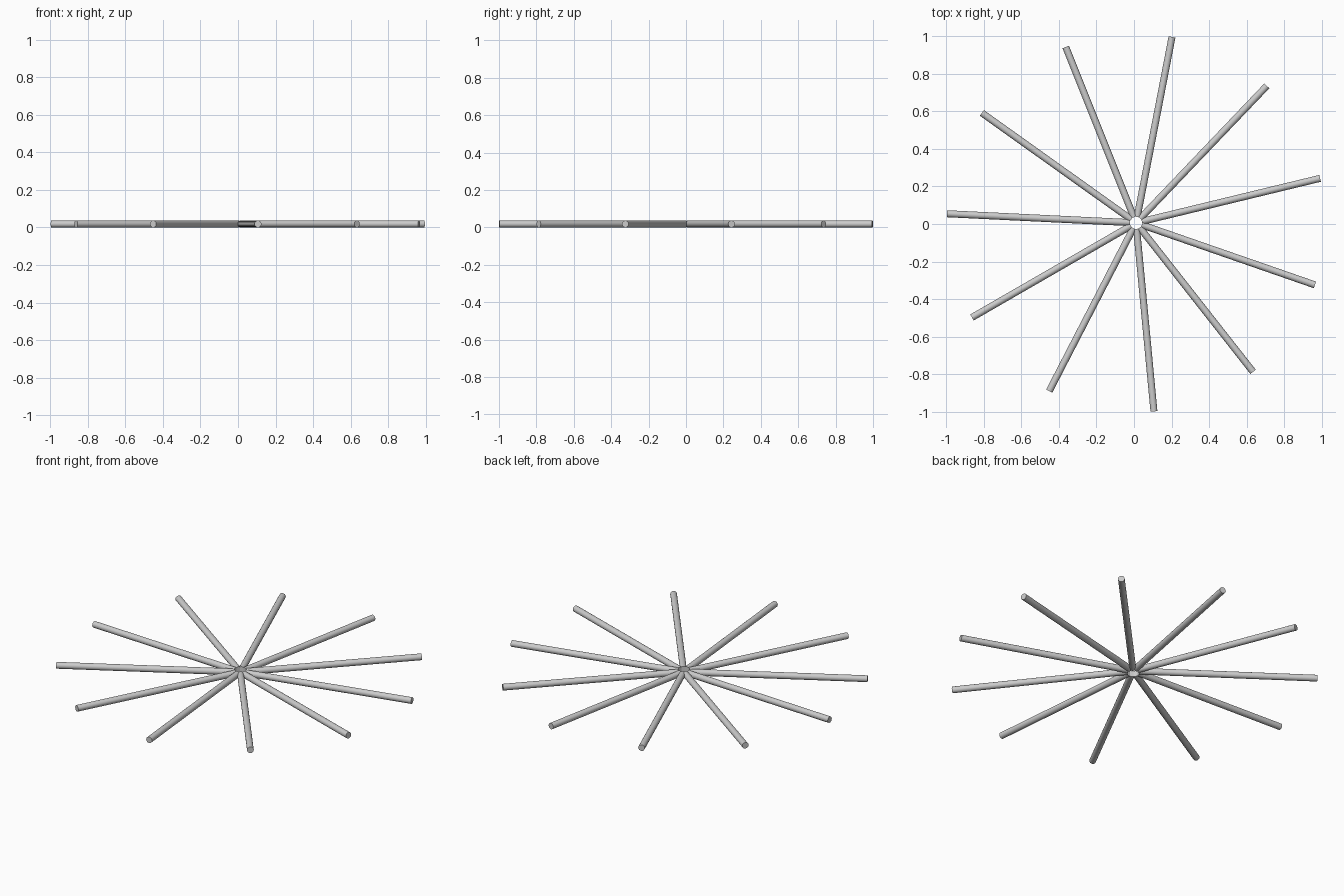
import bpy, math
from mathutils import Matrix, Vector

if "Cube" in bpy.data.objects:
    bpy.data.objects.remove(bpy.data.objects["Cube"])

COUNT = 11
FIRST = math.radians(13.6)      # direction of the first rod
INNER, OUTER = 0.032, 1.009     # rod start and end, measured from the hub
RADIUS = 0.0185
HUB = Vector((0.011, 0.006, RADIUS))


def add_rod(index):
    """One straight round rod pointing outward from the hub."""
    angle = FIRST + index * math.tau / COUNT
    direction = Vector((math.cos(angle), math.sin(angle), 0))
    bpy.ops.mesh.primitive_cylinder_add(vertices=16, radius=RADIUS, depth=OUTER - INNER)
    rod = bpy.context.object
    rod.name = f"spoke_{index + 1}"
    turn = Matrix.Rotation(angle, 4, 'Z') @ Matrix.Rotation(math.pi / 2, 4, 'Y')
    rod.data.transform(turn)
    rod.location = HUB + direction * (INNER + OUTER) / 2
    bpy.ops.object.shade_smooth_by_angle(angle=math.radians(40))


# ring of evenly spaced spokes around an open centre
for i in range(COUNT):
    add_rod(i)
